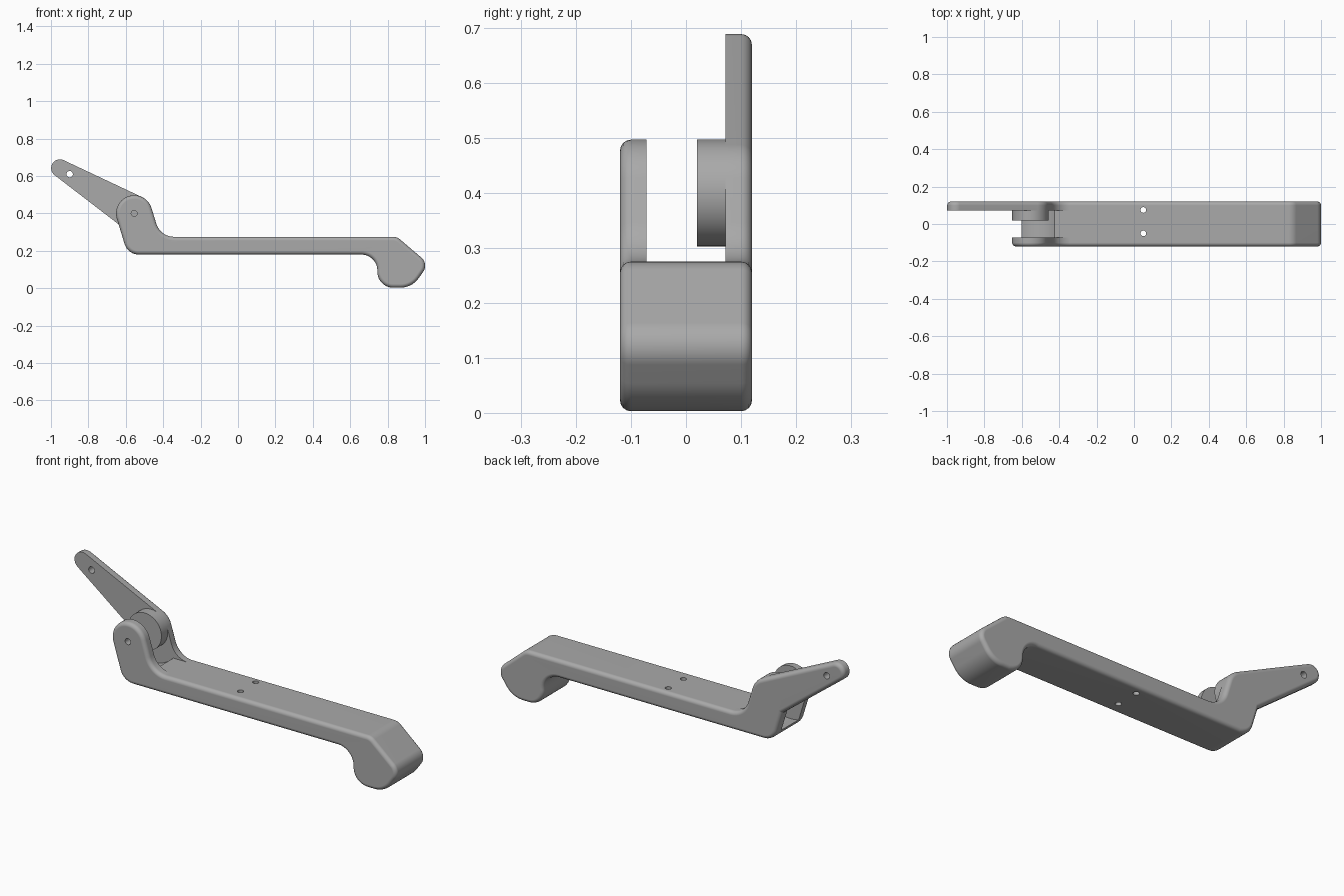
import bpy, bmesh
from math import radians, sin, cos, tan, atan2
from mathutils import Vector, Matrix

if "Cube" in bpy.data.objects:
    bpy.data.objects.remove(bpy.data.objects["Cube"], do_unlink=True)

grey = bpy.data.materials.new("grey_metal")
grey.use_nodes = True
colour = (0.4, 0.4, 0.4, 1)
grey.diffuse_color = colour
grey.node_tree.nodes["Principled BSDF"].inputs["Base Color"].default_value = colour

HALF, INNER, RIM = 0.12, 0.072, 0.02
PIVOT, PIVOT_R = Vector((-0.555, 0.40)), 0.097


def arc(centre, r, start, end, steps=20):
    """Points on a circle, angles in degrees."""
    angles = [radians(start + (end - start) * i / steps) for i in range(steps + 1)]
    return [Vector((centre[0] + r * cos(a), centre[1] + r * sin(a))) for a in angles]


def fillet(before, corner, after, r, steps=12):
    """Round one polygon corner with a tangent arc."""
    p = Vector(corner)
    u, v = (Vector(before) - p).normalized(), (Vector(after) - p).normalized()
    half = u.angle(v) / 2
    centre = p + (u + v).normalized() * (r / sin(half))
    a, b = p + u * (r / tan(half)) - centre, p + v * (r / tan(half)) - centre
    start = atan2(a.y, a.x)
    sweep = a.angle_signed(b) * -1
    return [centre + r * Vector((cos(start + sweep * i / steps), sin(start + sweep * i / steps)))
            for i in range(steps + 1)]


def finish(name, bm):
    bmesh.ops.recalc_face_normals(bm, faces=bm.faces)
    mesh = bpy.data.meshes.new(name)
    bm.to_mesh(mesh)
    bm.free()
    mesh.materials.append(grey)
    ob = bpy.data.objects.new(name, mesh)
    bpy.context.collection.objects.link(ob)
    return ob


def plate(name, outline, y0, y1, rounded):
    """Extrude an x-z outline along y and round the rims lying at the given y values."""
    bm = bmesh.new()
    face = bm.faces.new([bm.verts.new((p[0], y0, p[1])) for p in outline])
    new = bmesh.ops.extrude_face_region(bm, geom=[face])["geom"]
    for v in new:
        if isinstance(v, bmesh.types.BMVert):
            v.co.y = y1
    bmesh.ops.recalc_face_normals(bm, faces=bm.faces)
    rims = [e for e in bm.edges
            if any(all(abs(v.co.y - y) < 1e-5 for v in e.verts) for y in rounded)]
    if rims:
        bmesh.ops.bevel(bm, geom=rims, offset=RIM, segments=4, profile=0.5,
                        affect='EDGES', clamp_overlap=False)
    return finish(name, bm)


def rod(name, centre, r, depth, axis, sides=32):
    bm = bmesh.new()
    turn = Matrix.Rotation(radians(90), 4, 'X') if axis == 'Y' else Matrix()
    bmesh.ops.create_cone(bm, cap_ends=True, segments=sides, radius1=r, radius2=r,
                          depth=depth, matrix=Matrix.Translation(centre) @ turn)
    return finish(name, bm)


def activate(ob):
    bpy.ops.object.select_all(action='DESELECT')
    ob.select_set(True)
    bpy.context.view_layer.objects.active = ob


def cut(ob, cutter):
    cutter.hide_render = True
    mod = ob.modifiers.new("cut", 'BOOLEAN')
    mod.operation, mod.solver, mod.object = 'DIFFERENCE', 'EXACT', cutter
    activate(ob)
    bpy.ops.object.modifier_apply(modifier=mod.name)
    bpy.data.objects.remove(cutter, do_unlink=True)


def smooth(ob):
    activate(ob)
    bpy.ops.object.shade_smooth_by_angle(angle=radians(32))
    ob.modifiers.new("weighted", 'WEIGHTED_NORMAL').keep_sharp = True


# Lever body: knob arc, then rounded corners of the bar and hooked end
knob = arc(PIVOT, PIVOT_R, 17, 197)
corners = [(-0.589, 0.18, 0.08), (0.745, 0.18, 0.085), (0.745, 0.003, 0.085),
           (0.93, 0.003, 0.12), (1.02, 0.13, 0.057), (0.85, 0.275, 0.06),
           (-0.415, 0.275, 0.1)]
path = [knob[-1]] + [Vector(c[:2]) for c in corners] + [knob[0]]
outline = list(knob)
for i, c in enumerate(corners):
    outline += fillet(path[i], path[i + 1], path[i + 2], c[2])
body = plate("lever_body", outline, -HALF, HALF, (-HALF, HALF))

# Slot between the two cheeks
box = [(-0.8, 0.275), (-0.3, 0.275), (-0.3, 0.6), (-0.8, 0.6)]
cut(body, plate("slot_cutter", box, -INNER, INNER, ()))
cut(body, rod("slot_round_cutter", (PIVOT.x, 0, PIVOT.y), 0.18, 2 * INNER, 'Y', 64))

# Pivot hole in the front cheek and two screw holes through the bar
cut(body, rod("pivot_hole", (PIVOT.x, -0.1, PIVOT.y), 0.016, 0.1, 'Y'))
for y in (-0.05, 0.075):
    cut(body, rod("screw_hole", (0.05, y, 0.23), 0.015, 0.3, 'Z'))
smooth(body)

# Tapered arm on the back cheek: hull of two circles
tip, tip_r = Vector((-0.952, 0.642)), 0.047
along = tip - PIVOT
heading = atan2(along.y, along.x)
spread = radians(90) - atan2(PIVOT_R - tip_r, along.length)
h, s = heading * 57.29578, spread * 57.29578
arm_outline = arc(tip, tip_r, h - s, h + s) + arc(PIVOT, PIVOT_R, h + s, h + 360 - s)
arm = plate("tapered_arm", arm_outline, INNER, HALF, (HALF,))
cut(arm, rod("arm_hole", (-0.9, 0.1, 0.61), 0.017, 0.2, 'Y'))
smooth(arm)

# Pivot boss on the inner side of the arm
boss = rod("pivot_boss", (PIVOT.x, 0.048, PIVOT.y), PIVOT_R, 0.056, 'Y', 64)
smooth(boss)
